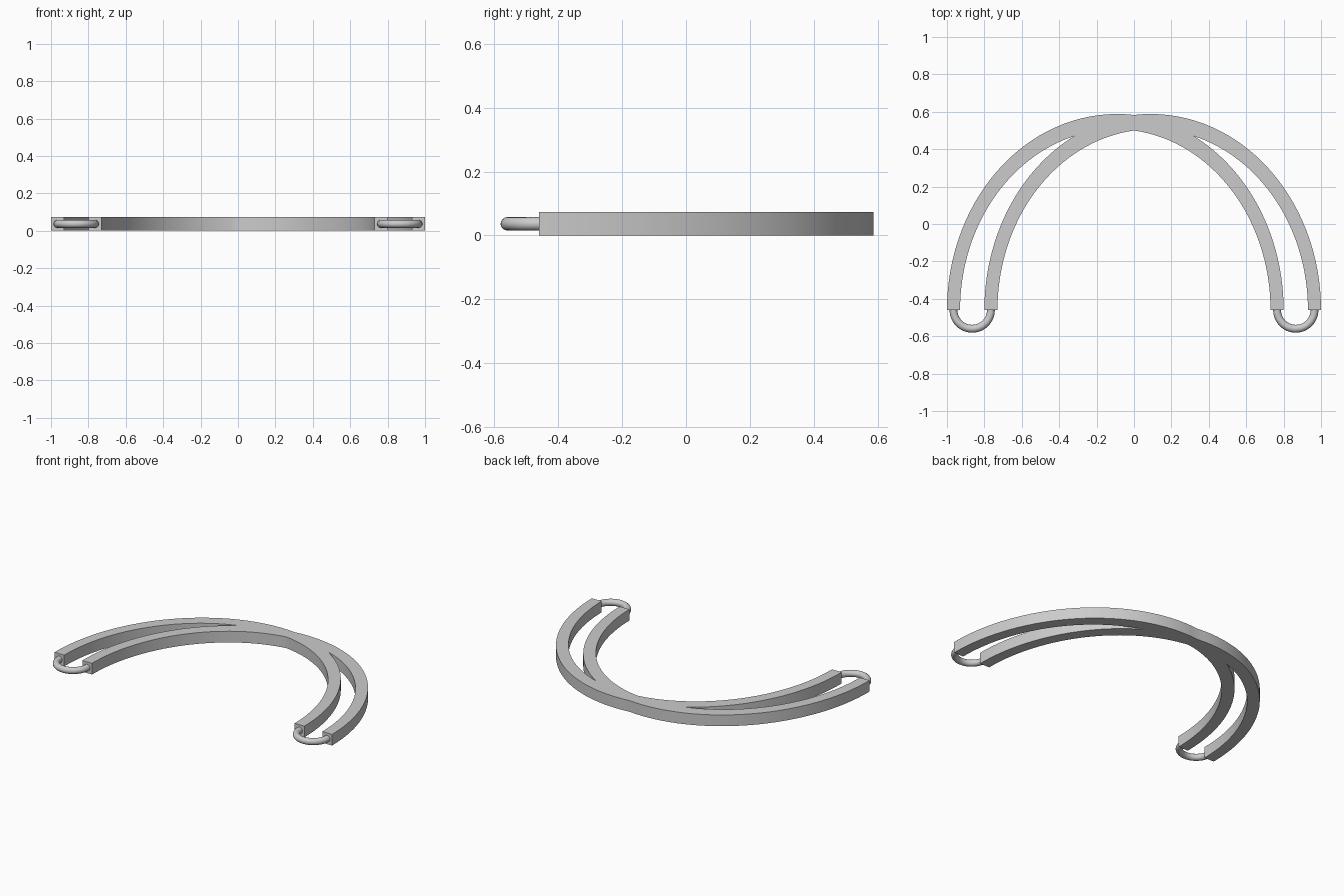
import bpy, bmesh, math

if "Cube" in bpy.data.objects:
    bpy.data.objects.remove(bpy.data.objects["Cube"], do_unlink=True)

HEIGHT = 0.073
END_Y = -0.46      # where the bars stop at the front
STEPS = 32

grey = bpy.data.materials.new("grey metal")
grey.use_nodes = True
grey.diffuse_color = (0.6, 0.6, 0.6, 1)
grey.node_tree.nodes["Principled BSDF"].inputs["Base Color"].default_value = (0.6, 0.6, 0.6, 1)


def arc(centre_x, end_x, top):
    """Elliptical arc from the top point down to the upright end at END_Y."""
    a = end_x - centre_x
    start = math.acos((top[0] - centre_x) / a)
    b = (top[1] - END_Y) / math.sin(start)
    angles = [start * (1 - i / STEPS) for i in range(STEPS + 1)]
    return [(centre_x + a * math.cos(t), END_Y + b * math.sin(t)) for t in angles]


def add_object(name, bm):
    bmesh.ops.recalc_face_normals(bm, faces=bm.faces)
    mesh = bpy.data.meshes.new(name)
    bm.to_mesh(mesh)
    bm.free()
    mesh.materials.append(grey)
    obj = bpy.data.objects.new(name, mesh)
    bpy.context.collection.objects.link(obj)
    bpy.ops.object.select_all(action="DESELECT")
    obj.select_set(True)
    bpy.context.view_layer.objects.active = obj
    bpy.ops.object.shade_smooth_by_angle(angle=math.radians(30))
    mirror = obj.modifiers.new("Mirror", "MIRROR")
    mirror.merge_threshold = 0.0005
    return obj


# Split band: outer and inner bars that merge towards the back
slot_tip = (0.32, 0.47)
outline = arc(0.09, 1.0, (0, 0.583))
outline += arc(0.09, 0.93, slot_tip)[::-1]
outline += arc(-0.1, 0.8, slot_tip)[1:]
outline += arc(-0.1, 0.73, (0, 0.5))[::-1]

bm = bmesh.new()
base = bm.faces.new([bm.verts.new((x, y, 0)) for x, y in outline])
grown = bmesh.ops.extrude_face_region(bm, geom=[base], use_keep_orig=True)
bmesh.ops.translate(bm, vec=(0, 0, HEIGHT),
                    verts=[g for g in grown["geom"] if isinstance(g, bmesh.types.BMVert)])
# open the wall on the mirror plane
seam = [f for f in bm.faces if all(abs(v.co.x) < 1e-5 for v in f.verts)]
bmesh.ops.delete(bm, geom=seam, context="FACES_ONLY")
add_object("split_band", bm)

# Round end loops: half rings joining the two bars
RING, TUBE, SIDES, TURNS = 0.1, 0.021, 16, 24
bm = bmesh.new()
rows = []
for i in range(TURNS + 1):
    t = math.pi * (1 + i / TURNS)
    row = []
    for j in range(SIDES):
        s = math.tau * j / SIDES
        r = RING + TUBE * math.cos(s)
        row.append(bm.verts.new((0.865 + r * math.cos(t), END_Y + r * math.sin(t),
                                 HEIGHT / 2 + TUBE * math.sin(s))))
    rows.append(row)
for lower, upper in zip(rows, rows[1:]):
    for j in range(SIDES):
        k = (j + 1) % SIDES
        bm.faces.new((lower[j], lower[k], upper[k], upper[j]))
add_object("end_loops", bm)
